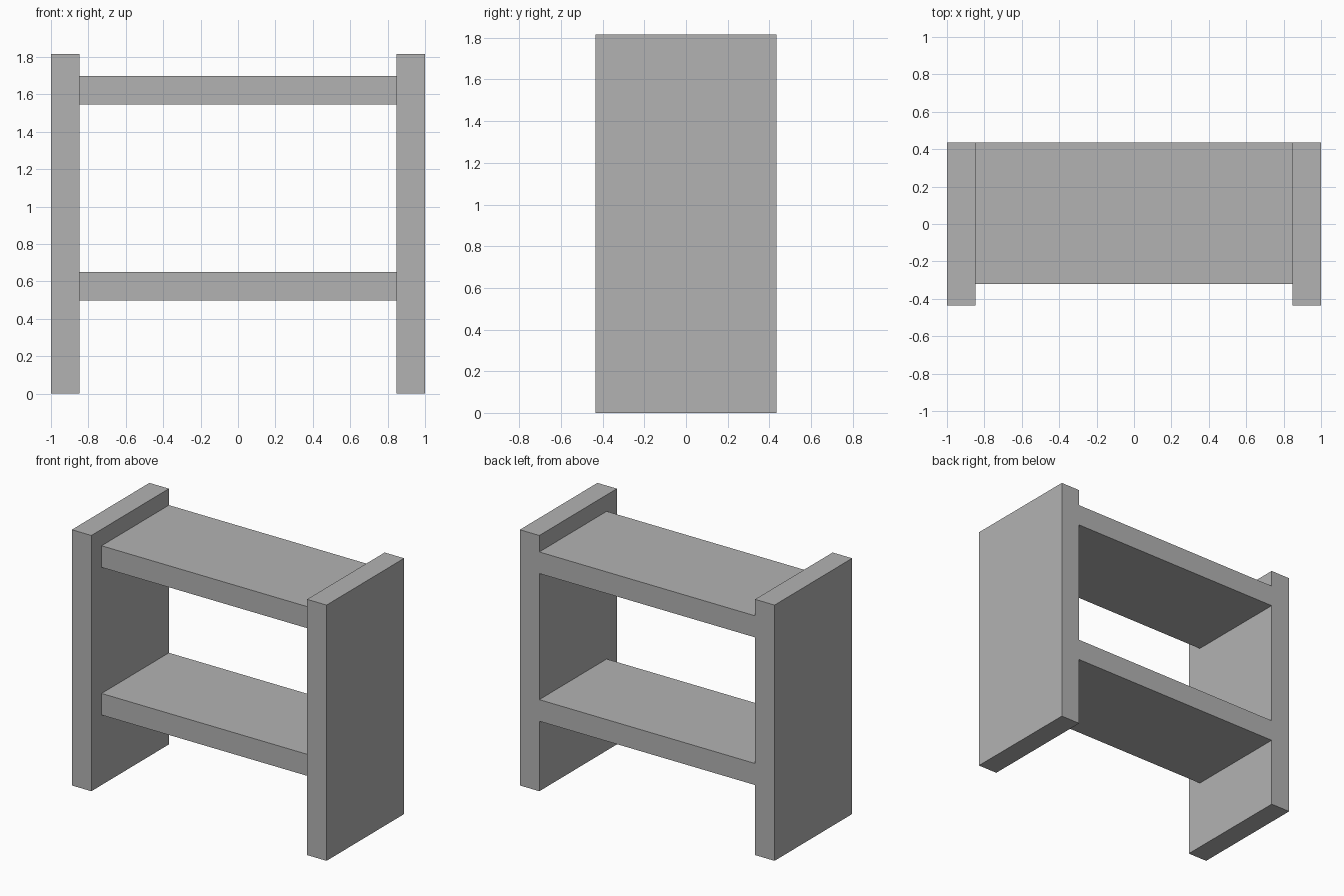
import bpy

cube = bpy.data.objects.get("Cube")
if cube:
    bpy.data.objects.remove(cube, do_unlink=True)

GREY = (0.45, 0.45, 0.45, 1.0)
mat = bpy.data.materials.new("plain grey")
mat.use_nodes = True
mat.diffuse_color = GREY
mat.node_tree.nodes["Principled BSDF"].inputs["Base Color"].default_value = GREY


def board(name, low, high):
    """Flat-faced box spanning two opposite corners."""
    bpy.ops.mesh.primitive_cube_add(size=1)
    obj = bpy.context.object
    obj.name = name
    obj.location = [(a + b) / 2 for a, b in zip(low, high)]
    obj.scale = [b - a for a, b in zip(low, high)]
    bpy.ops.object.transform_apply(location=True, rotation=False, scale=True)
    obj.data.materials.append(mat)
    return obj


DEPTH = 0.435      # half depth of the side panels
INNER = 0.847      # inner face of the side panels
HEIGHT = 1.815
THICK = 0.153

# Upright side panels
board("left_side_panel", (INNER, -DEPTH, 0), (1, DEPTH, HEIGHT))
board("right_side_panel", (-1, -DEPTH, 0), (-INNER, DEPTH, HEIGHT))

# Shelves, flush with the back and set in from the front
for name, z in (("lower_shelf", 0.497), ("upper_shelf", 1.545)):
    board(name, (-INNER, -0.32, z), (INNER, DEPTH, z + THICK))
